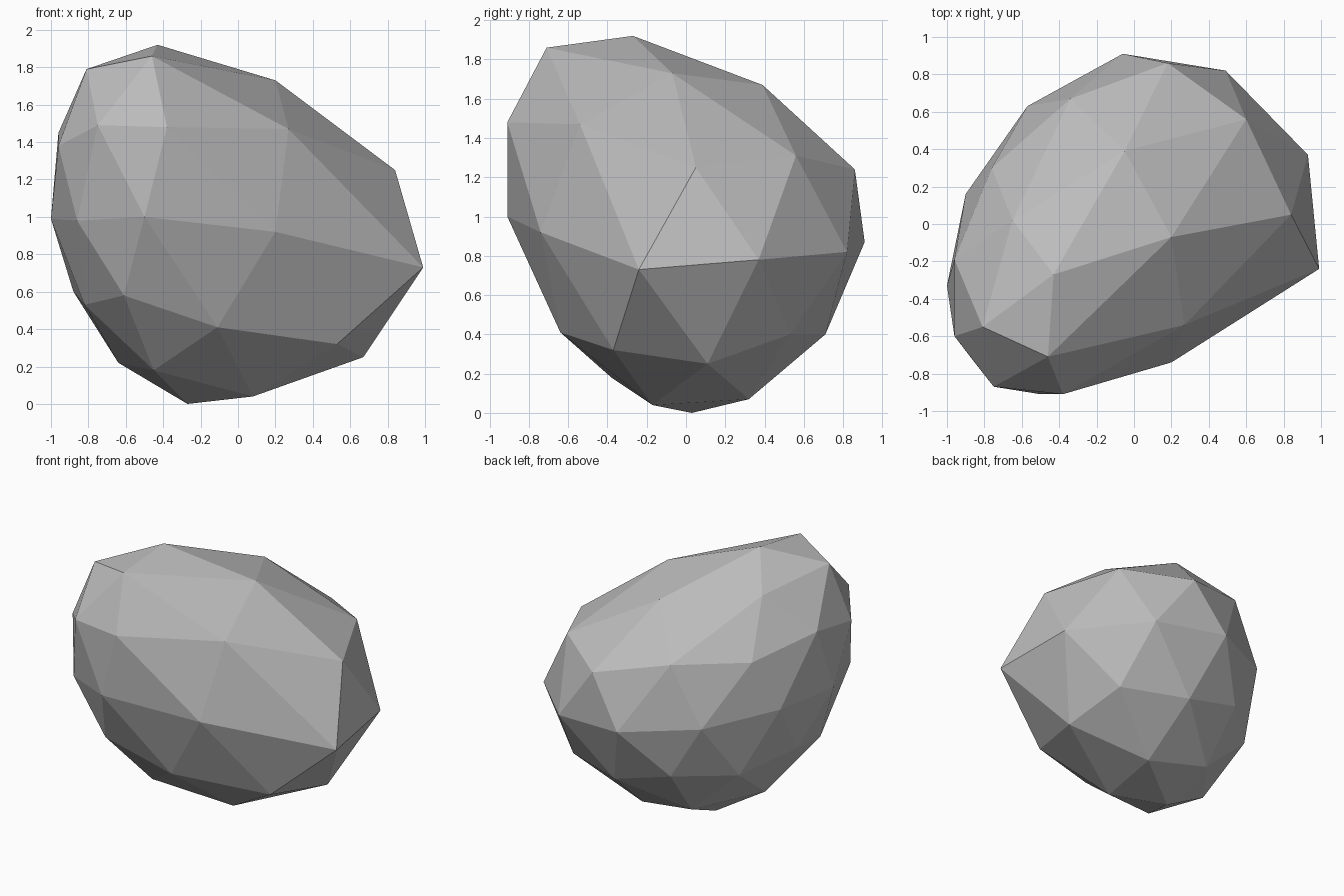
import bpy
import bmesh

# Remove the default object only
default_cube = bpy.data.objects.get("Cube")
if default_cube:
    bpy.data.objects.remove(default_cube, do_unlink=True)


def make_material(name, color):
    """Return a plain matte material with one flat colour."""
    material = bpy.data.materials.new(name)
    material.use_nodes = True
    material.diffuse_color = color
    shader = next(node for node in material.node_tree.nodes
                  if node.type == "BSDF_PRINCIPLED")
    shader.inputs["Base Color"].default_value = color
    shader.inputs["Roughness"].default_value = 1
    return material


def make_boulder(name, layers, material):
    """Wrap the corner points of all layers in one faceted convex skin."""
    bm = bmesh.new()
    for corners in layers:
        for corner in corners:
            bm.verts.new(corner)
    hull = bmesh.ops.convex_hull(bm, input=bm.verts[:])
    leftovers = {item for item in hull["geom_interior"] + hull["geom_unused"]
                 if isinstance(item, bmesh.types.BMVert)}
    bmesh.ops.delete(bm, geom=list(leftovers), context="VERTS")
    bmesh.ops.recalc_face_normals(bm, faces=bm.faces[:])
    for face in bm.faces:
        face.smooth = False

    mesh = bpy.data.meshes.new(name)
    bm.to_mesh(mesh)
    bm.free()
    mesh.materials.append(material)
    boulder = bpy.data.objects.new(name, mesh)
    bpy.context.scene.collection.objects.link(boulder)
    return boulder


# Corners of the chipped stone, from the tip of the crown to the base
crown = [(-.43, -.27, 1.92), (-.46, -.71, 1.86), (-.81, -.55, 1.79),
         (.2, -.07, 1.73), (-.65, .02, 1.72), (-.05, .39, 1.67)]

shoulder = [(-.75, -.87, 1.49), (-.38, -.91, 1.48), (.27, -.54, 1.47),
            (-.96, -.19, 1.45), (-.96, -.6, 1.38), (-.34, .67, 1.36),
            (-.76, .3, 1.35), (.6, .56, 1.31), (.84, .05, 1.25),
            (.18, .86, 1.24)]

waist = [(-.5, -.91, 1), (-1, -.33, .99), (-.86, -.73, .98),
         (-.9, .16, .98), (.2, -.74, .92), (-.57, .63, .92),
         (-.06, .91, .87), (.49, .82, .82), (.93, .37, .78),
         (.99, -.24, .73)]

underside = [(-.88, -.07, .6), (-.61, -.71, .58), (-.82, -.43, .53),
             (-.34, .67, .52), (-.69, .35, .5), (-.11, -.64, .41),
             (.57, .53, .4), (.1, .71, .4), (.53, -.37, .32)]

base = [(.67, .11, .25), (-.64, -.03, .22), (-.45, -.38, .18),
        (-.32, .39, .16), (.14, .32, .07), (.08, -.17, .04),
        (-.27, .03, 0)]

stone_grey = make_material("stone grey", (.5, .5, .5, 1))
make_boulder("boulder", [crown, shoulder, waist, underside, base], stone_grey)
